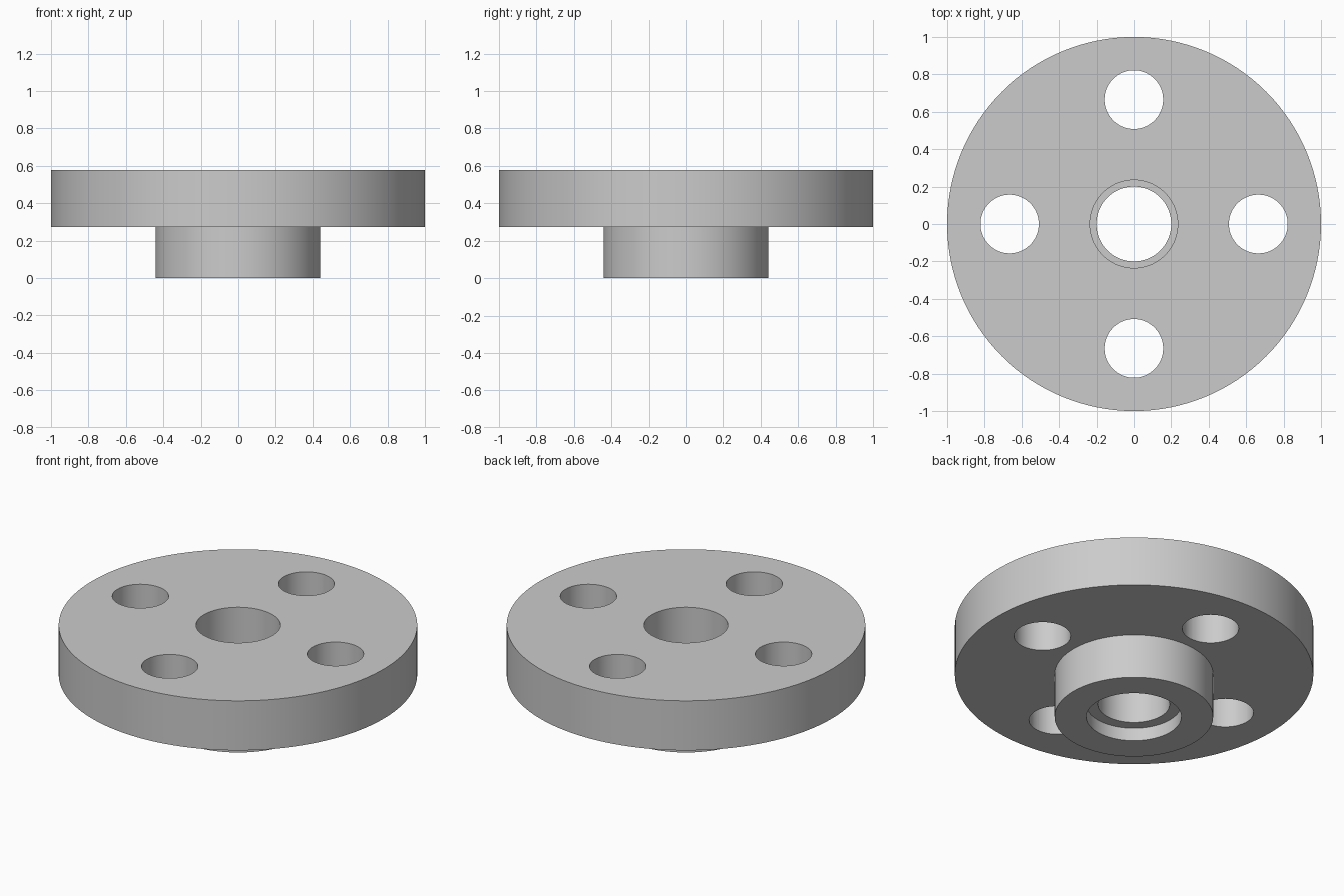
import bpy, bmesh, math
from mathutils import Vector, Matrix

if "Cube" in bpy.data.objects:
    bpy.data.objects.remove(bpy.data.objects["Cube"])

SEGMENTS = 128

# Half cross-section (radius, z): hub, flange, top counterbore, inner lip, bottom recess
profile = [(0.265, 0), (0.442, 0), (0.442, 0.273), (1, 0.273), (1, 0.578),
           (0.235, 0.578), (0.235, 0.273), (0.2, 0.273), (0.2, 0.08), (0.265, 0.08)]

bm = bmesh.new()
verts = [bm.verts.new((r, 0, z)) for r, z in profile]
edges = [bm.edges.new((verts[i], verts[(i + 1) % len(verts)])) for i in range(len(verts))]
bmesh.ops.spin(bm, geom=verts + edges, cent=(0, 0, 0), axis=(0, 0, 1),
               angle=math.tau, steps=SEGMENTS, use_duplicate=False)
bmesh.ops.remove_doubles(bm, verts=bm.verts, dist=1e-4)
bmesh.ops.recalc_face_normals(bm, faces=bm.faces)
mesh = bpy.data.meshes.new("flange")
bm.to_mesh(mesh)
bm.free()
flange = bpy.data.objects.new("flange", mesh)
bpy.context.collection.objects.link(flange)

# Four bolt hole cutters on one bolt circle
bm = bmesh.new()
for i in range(4):
    spot = Matrix.Rotation(i * math.pi / 2, 4, 'Z') @ Vector((0.665, 0, 0.42))
    bmesh.ops.create_cone(bm, cap_ends=True, segments=64, radius1=0.157, radius2=0.157,
                          depth=0.6, matrix=Matrix.Translation(spot))
mesh = bpy.data.meshes.new("bolt_hole_cutter")
bm.to_mesh(mesh)
bm.free()
cutter = bpy.data.objects.new("bolt_hole_cutter", mesh)
cutter.hide_render = True
bpy.context.collection.objects.link(cutter)

# Drill the holes, then drop the cutter
mod = flange.modifiers.new("bolt_holes", 'BOOLEAN')
mod.operation = 'DIFFERENCE'
mod.solver = 'EXACT'
mod.object = cutter
bpy.context.view_layer.objects.active = flange
flange.select_set(True)
bpy.ops.object.modifier_apply(modifier=mod.name)
bpy.data.objects.remove(cutter)

# Smooth walls with crisp rims
bpy.ops.object.shade_smooth_by_angle(angle=math.radians(30))
